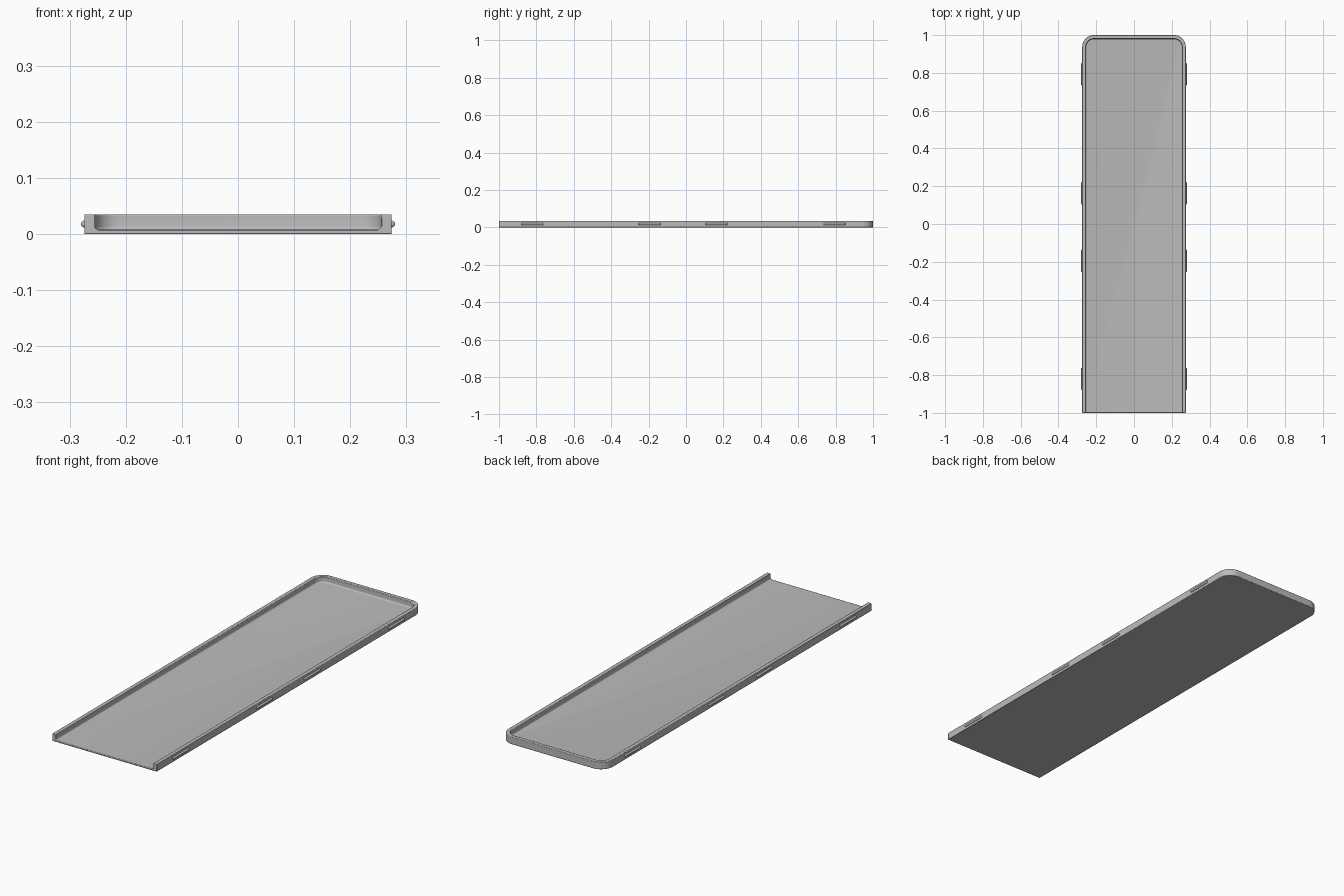
import bpy, bmesh
from math import sin, cos, pi, radians

cube = bpy.data.objects.get("Cube")
if cube:
    bpy.data.objects.remove(cube)

HALF_W, HEIGHT, CORNER = 0.274, 0.035, 0.062
WALL, FLOOR, FILLET = 0.019, 0.008, 0.006

grey = bpy.data.materials.new("plain_grey")
grey.use_nodes = True
colour = (0.5, 0.5, 0.5, 1)
grey.diffuse_color = colour
grey.node_tree.nodes["Principled BSDF"].inputs["Base Color"].default_value = colour


def finish(name, bm, bevel, segments):
    """Turn a bmesh into a bevelled, smooth-shaded object."""
    bmesh.ops.recalc_face_normals(bm, faces=bm.faces)
    mesh = bpy.data.meshes.new(name)
    bm.to_mesh(mesh)
    bm.free()
    mesh.materials.append(grey)
    obj = bpy.data.objects.new(name, mesh)
    bpy.context.collection.objects.link(obj)
    mod = obj.modifiers.new("soft_edges", "BEVEL")
    mod.width = bevel
    mod.segments = segments
    mod.limit_method = "ANGLE"
    mod.angle_limit = radians(40)
    bpy.ops.object.select_all(action="DESELECT")
    obj.select_set(True)
    bpy.context.view_layer.objects.active = obj
    bpy.ops.object.shade_smooth_by_angle(angle=radians(30))
    return obj


def u_path(inset, z, steps=12):
    """Outline open at the front, with two rounded back corners."""
    r = CORNER - inset
    cx, cy = HALF_W - CORNER, 1 - CORNER
    right = [(cx + r * cos(a), cy + r * sin(a), z)
             for a in (pi / 2 * i / steps for i in range(steps + 1))]
    right.insert(0, (HALF_W - inset, -1, z))
    return right + [(-x, y, z) for x, y, z in reversed(right)]


# Tray: wall section swept round the sides and back, filleted into the floor
section = [(0, 0), (0, HEIGHT), (WALL, HEIGHT)]
for i in range(6):
    a = pi / 2 * i / 5
    section.append((WALL + FILLET * (1 - cos(a)), FLOOR + FILLET * (1 - sin(a))))

bm = bmesh.new()
rows = [[bm.verts.new(p) for p in u_path(d, z)] for d, z in section]
for low, high in zip(rows, rows[1:]):
    for i in range(len(low) - 1):
        bm.faces.new((low[i], low[i + 1], high[i + 1], high[i]))
bm.faces.new(rows[0])                       # underside
bm.faces.new(rows[-1])                      # floor
bm.faces.new([r[0] for r in rows] + [r[-1] for r in reversed(rows)])  # open end
finish("tray", bm, 0.002, 2)

# Snap ridges along both long sides
for side, sx in (("left", 1), ("right", -1)):
    for n, y in enumerate((-0.82, -0.195, 0.163, 0.793), 1):
        bm = bmesh.new()
        bmesh.ops.create_cone(bm, cap_ends=True, segments=24,
                              radius1=0.006, radius2=0.006, depth=0.118)
        ridge = finish(f"{side}_snap_ridge_{n}", bm, 0.004, 3)
        ridge.rotation_euler.x = pi / 2
        ridge.location = (sx * HALF_W, y, 0.018)
